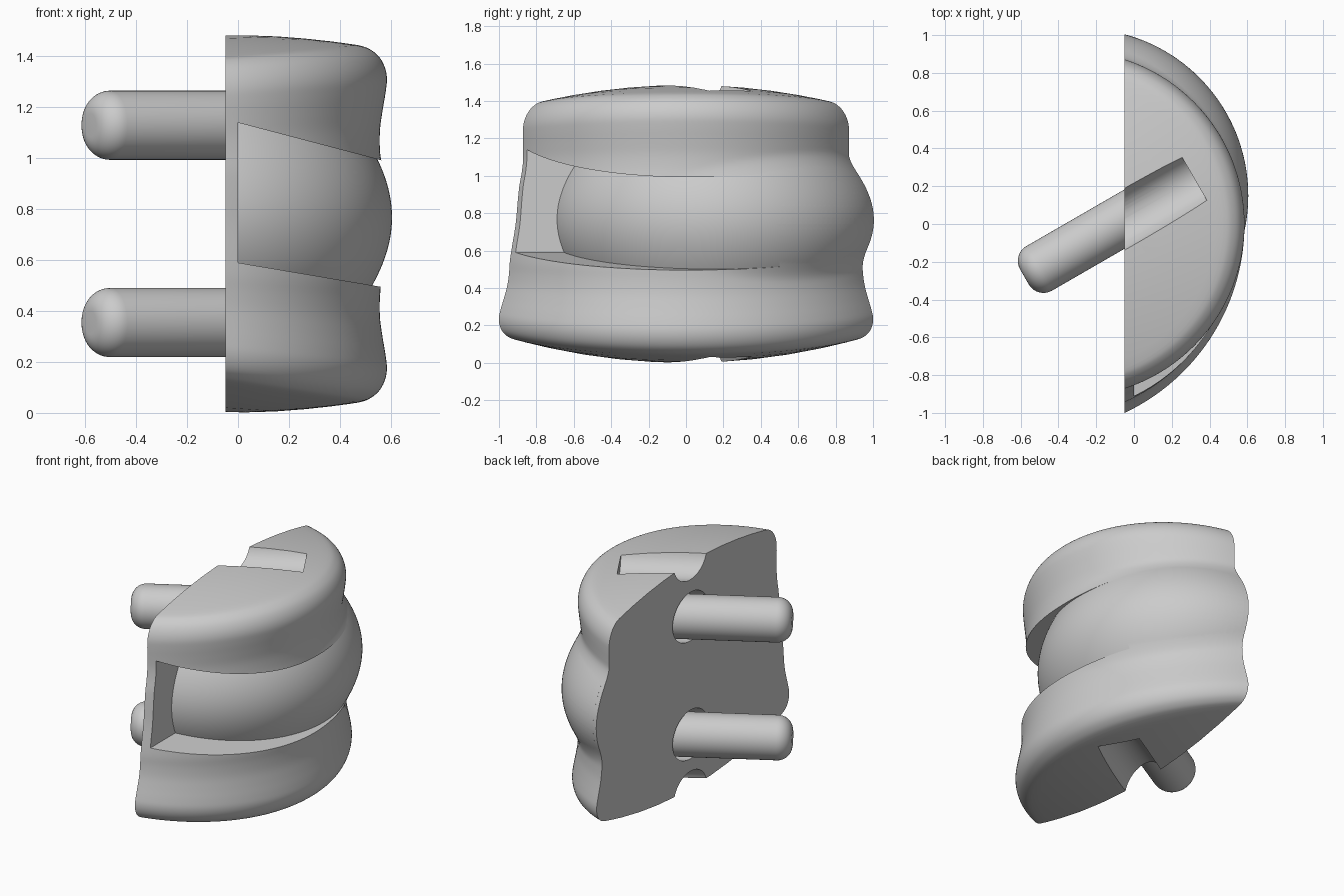
import bpy, bmesh, math
from mathutils import Vector, Matrix

if "Cube" in bpy.data.objects:
    bpy.data.objects.remove(bpy.data.objects["Cube"])

H = 1.485          # total height
MID = H / 2
BACK = -0.05       # x of the flat back face
AXIS = Vector((math.cos(math.radians(30)), math.sin(math.radians(30)), 0))  # peg direction


def finish(name, bm):
    bmesh.ops.remove_doubles(bm, verts=bm.verts, dist=1e-5)
    bmesh.ops.recalc_face_normals(bm, faces=bm.faces)
    me = bpy.data.meshes.new(name)
    bm.to_mesh(me)
    bm.free()
    ob = bpy.data.objects.new(name, me)
    bpy.context.collection.objects.link(ob)
    return ob


def boolean(ob, tool, op):
    m = ob.modifiers.new(op, 'BOOLEAN')
    m.object, m.operation, m.solver = tool, op, 'EXACT'
    bpy.context.view_layer.objects.active = ob
    bpy.ops.object.modifier_apply(modifier=m.name)
    bpy.data.objects.remove(tool)


def smooth(ob, angle):
    bpy.ops.object.select_all(action='DESELECT')
    ob.select_set(True)
    bpy.context.view_layer.objects.active = ob
    bpy.ops.object.shade_smooth_by_angle(angle=math.radians(angle))


def catmull(pts, n=4):
    out = []
    p = [pts[0]] + pts + [pts[-1]]
    for a, b, c, d in zip(p, p[1:], p[2:], p[3:]):
        for k in range(n):
            t = k / n
            out.append(tuple(0.5 * (2 * b[i] + (c[i] - a[i]) * t
                       + (2 * a[i] - 5 * b[i] + 4 * c[i] - d[i]) * t * t
                       + (3 * b[i] - a[i] - 3 * c[i] + d[i]) * t ** 3) for i in (0, 1)))
    return out + [pts[-1]]


def ray_circle(phi, px, cx, cy, r):
    # distance from (px, 0) to a circle in direction phi
    dx, dy = math.cos(phi), math.sin(phi)
    ox, oy = px - cx, -cy
    b = ox * dx + oy * dy
    return -b + math.sqrt(max(b * b - ox * ox - oy * oy + r * r, 0))


def bulge_r(phi, z, px=BACK):
    return ray_circle(phi, px, -0.28, 0.15, 0.885 - 0.95 * (z - 0.77) ** 2)


def flange_r(phi, z, xm):
    w = 1.0 - 0.13 * (z - 0.12) / 1.24 + 0.8 * (xm - 0.585)
    s = xm - BACK
    rad = (w * w + s * s) / (2 * s)
    return ray_circle(phi, BACK, xm - rad, 0, rad)


def body_r(phi, z, xm):
    # flanges blended softly with the middle bulge
    a, b, k = flange_r(phi, z, xm), bulge_r(phi, z), 0.04
    h = max(k - abs(a - b), 0) / k
    return max(a, b) + h * h * k / 4


def half_solid(name, rows, radius, px, n=80):
    # rows: (z, max x, scale); heights shrink outward to dome the ends
    bm = bmesh.new()
    grid = []
    for z, xm, s in rows:
        row = []
        for j in range(n + 1):
            phi = math.pi * (j / n - 0.5)
            r = radius(phi, z, xm) * s
            zz = MID + (z - MID) * (1 - 0.2 * r * r)
            row.append(bm.verts.new((px + r * math.cos(phi), r * math.sin(phi), zz)))
        grid.append(row)
    bm.verts.index_update()
    for a, b in zip(grid, grid[1:]):
        for j in range(n):
            bm.faces.new((a[j], a[j + 1], b[j + 1], b[j]))
        bm.faces.new((a[n], a[0], b[0], b[n]))
    return finish(name, bm)


def lathe(name, profile, z, n=48):
    # profile (radius, distance) spun about the slanted peg axis
    bm = bmesh.new()
    vs = [bm.verts.new((r, 0, t)) for r, t in profile]
    es = [bm.edges.new(p) for p in zip(vs, vs[1:])]
    bmesh.ops.spin(bm, geom=vs + es, cent=(0, 0, 0), axis=(0, 0, 1),
                   angle=2 * math.pi, steps=n)
    m = Matrix.Translation((BACK, 0.026, z)) @ AXIS.to_track_quat('Z', 'Y').to_matrix().to_4x4()
    bm.transform(m)
    return finish(name, bm)


def rod(r, t0, t1, z):
    return lathe("cutter", [(0, t0), (r, t0), (r, t1), (0, t1)], z)


# main body: waisted flanges with domed top and bottom
half = [(0, .47), (.006, .51), (.03, .55), (.07, .575), (.12, .585), (.18, .58),
        (.26, .568), (.34, .558), (.42, .557), (.5, .562), (.6, .56), (MID, .555)]
profile = catmull(half + [(H - z, x) for z, x in half[-2::-1]])
scales = [0, .2, .4, .6, .8, .93]
rows = ([(0, .47, s) for s in scales] + [(z, x, 1) for z, x in profile]
        + [(H, .47, s) for s in reversed(scales)])
body = half_solid("body", rows, body_r, BACK)

# slanted side pocket
bm = bmesh.new()
for y in (-1.3, 0.5):
    for x, z in ((0, .59), (.8, .455), (.8, .93), (0, 1.14)):
        bm.verts.new((x, y, z))
bm.verts.ensure_lookup_table()
v = bm.verts
for f in ((0, 1, 2, 3), (4, 5, 6, 7), (0, 1, 5, 4), (1, 2, 6, 5), (2, 3, 7, 6), (3, 0, 4, 7)):
    bm.faces.new([v[i] for i in f])
boolean(body, finish("pocket_cutter", bm), 'DIFFERENCE')

# rounded core inside the pocket
zs = [0.35 + 0.87 * i / 40 for i in range(41)]
core_rows = [(zs[0], 0, 0)] + [(z, 0, 1) for z in zs] + [(zs[-1], 0, 0)]
core = half_solid("core", core_rows, lambda p, z, x: bulge_r(p, z, -0.02), -0.02)
boolean(body, core, 'UNION')

# half-round grooves on the top and bottom, and peg sockets in the back
for z in (1.52, H - 1.52):
    boolean(body, rod(0.1475, -0.5, 0.427, z), 'DIFFERENCE')
for z in (1.13, 0.355):
    boolean(body, rod(0.16, -0.5, 0.3, z), 'DIFFERENCE')
smooth(body, 30)

# pegs with rounded tips
R, C, TIP = 0.136, 0.09, -0.612
tip = [(R - C + C * math.sin(a), TIP + C - C * math.cos(a))
       for a in (math.pi / 2 * i / 10 for i in range(11))]
for name, z in (("upper_peg", 1.13), ("lower_peg", 0.355)):
    smooth(lathe(name, [(0, TIP)] + tip + [(R, 0.32), (0, 0.32)], z), 40)
